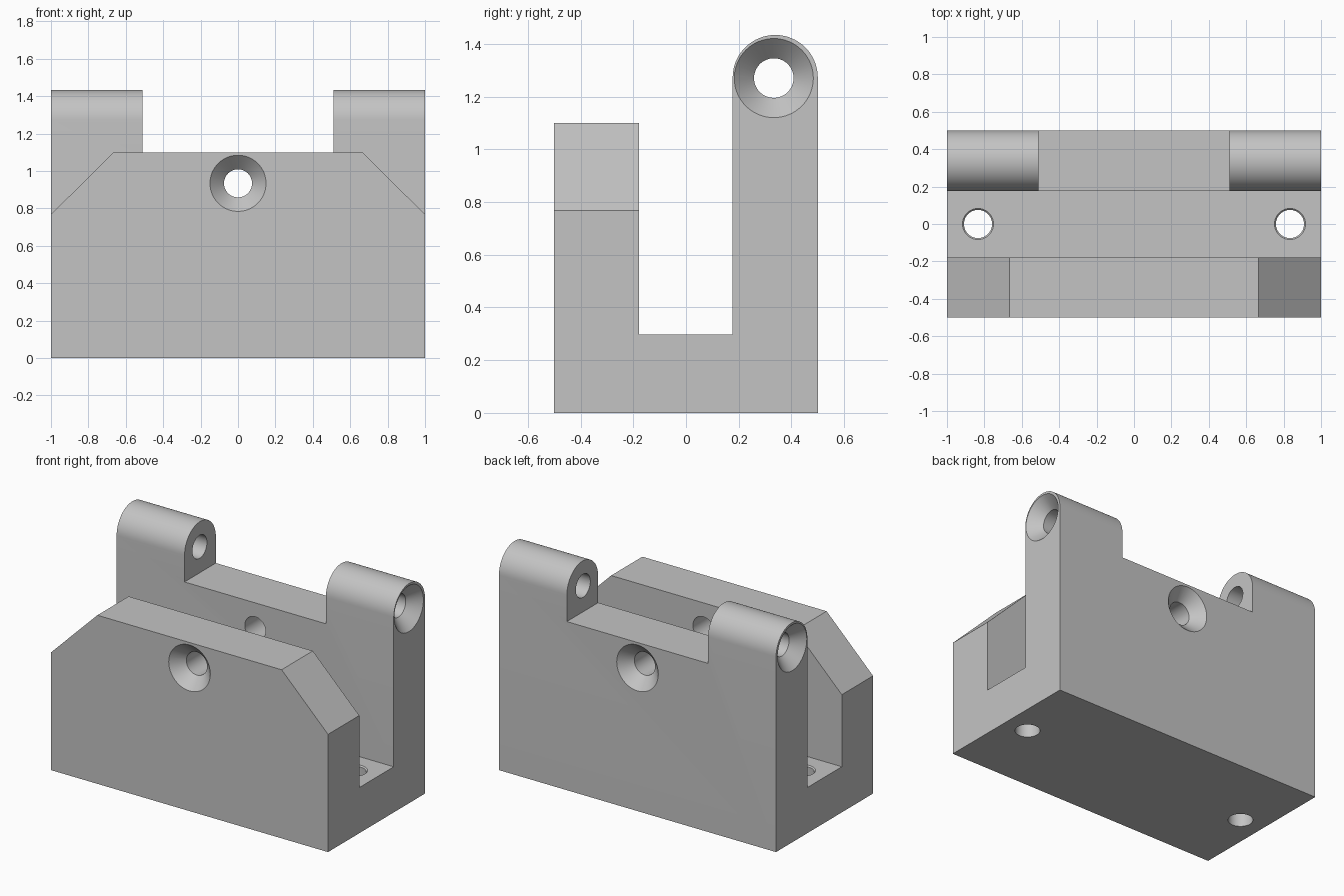
import bpy, bmesh
from math import pi, cos, sin
from mathutils import Matrix, Vector

cube = bpy.data.objects.get("Cube")
if cube:
    bpy.data.objects.remove(cube, do_unlink=True)

grey = bpy.data.materials.new("plain_grey")
grey.use_nodes = True
COLOUR = (0.55, 0.55, 0.55, 1)
grey.diffuse_color = COLOUR
grey.node_tree.nodes["Principled BSDF"].inputs["Base Color"].default_value = COLOUR


def finish(bm, name):
    bmesh.ops.recalc_face_normals(bm, faces=bm.faces)
    mesh = bpy.data.meshes.new(name)
    bm.to_mesh(mesh)
    bm.free()
    obj = bpy.data.objects.new(name, mesh)
    mesh.materials.append(grey)
    bpy.context.collection.objects.link(obj)
    return obj


def prism(name, points, offset):
    """Extrude a closed 3D outline along an offset."""
    bm = bmesh.new()
    face = bm.faces.new([bm.verts.new(p) for p in points])
    ext = bmesh.ops.extrude_face_region(bm, geom=[face])
    verts = [v for v in ext["geom"] if isinstance(v, bmesh.types.BMVert)]
    bmesh.ops.translate(bm, verts=verts, vec=offset)
    return finish(bm, name)


def drill(name, profile, origin, axis, n=64):
    """Turned cutter: (radius, distance) rings along an axis."""
    bm = bmesh.new()
    rings = [[bm.verts.new((r * cos(2 * pi * i / n), r * sin(2 * pi * i / n), t))
              for i in range(n)] for r, t in profile]
    for a, b in zip(rings, rings[1:]):
        for i in range(n):
            j = (i + 1) % n
            bm.faces.new((a[i], a[j], b[j], b[i]))
    bm.faces.new(rings[0])
    bm.faces.new(rings[-1])
    turn = Vector((0, 0, 1)).rotation_difference(Vector(axis)).to_matrix().to_4x4()
    bmesh.ops.transform(bm, matrix=Matrix.Translation(origin) @ turn, verts=bm.verts)
    return finish(bm, name)


# U-shaped body with a rounded rear wall
BACK_IN, BACK_OUT, TOP, FLOOR = 0.177, 0.5, 1.1, 0.298
radius = (BACK_OUT - BACK_IN) / 2
mid = BACK_IN + radius
arc = [(mid + radius * cos(pi * i / 32), 1.272 + radius * sin(pi * i / 32)) for i in range(33)]
outline = [(-0.5, 0), (0.5, 0)] + arc + [(BACK_IN, FLOOR), (-0.178, FLOOR), (-0.178, TOP), (-0.5, TOP)]
body = prism("bracket_body", [(-1, y, z) for y, z in outline], (2, 0, 0))

# Gap between the two rear hinge ears
cutters = [prism("ear_gap", [(-0.51, 0.1, TOP), (0.51, 0.1, TOP), (0.51, 0.1, 1.6), (-0.51, 0.1, 1.6)],
                 (0, 0.6, 0))]

# Countersunk bore: flared mouth at distance zero
R, MOUTH = 0.075, 0.15
bore = [(MOUTH + 0.05, -0.05), (R, MOUTH - R), (R, 0.65)]
for s in (-1, 1):
    # Sloped corners of the front wall
    corner = [(s * 0.665, -0.6, TOP), (s * 1.005, -0.6, 0.763), (s * 1.1, -0.6, 0.763),
              (s * 1.1, -0.6, 1.3), (s * 0.665, -0.6, 1.3)]
    cutters.append(prism("corner_cut", corner, (0, 0.6, 0)))
    # Hinge pin, wall bolt and floor screw holes
    cutters.append(drill("pin_hole", bore, (s, 0.333, 1.27), (-s, 0, 0)))
    cutters.append(drill("bolt_hole", [(r, min(t, 0.45)) for r, t in bore],
                         (0, s * 0.5, 0.934), (0, -s, 0)))
    cutters.append(drill("floor_hole", [(R + 0.028, -0.02), (R, 0.008), (R, 0.5)],
                         (s * 0.834, 0, FLOOR), (0, 0, -1)))

bpy.context.view_layer.objects.active = body
for cutter in cutters:
    cutter.hide_render = True
    mod = body.modifiers.new(cutter.name, "BOOLEAN")
    mod.operation, mod.solver, mod.object = "DIFFERENCE", "EXACT", cutter
    bpy.ops.object.modifier_apply(modifier=mod.name)
    bpy.data.objects.remove(cutter, do_unlink=True)

bpy.ops.object.select_all(action="DESELECT")
body.select_set(True)
bpy.ops.object.shade_smooth_by_angle(angle=pi / 6)
